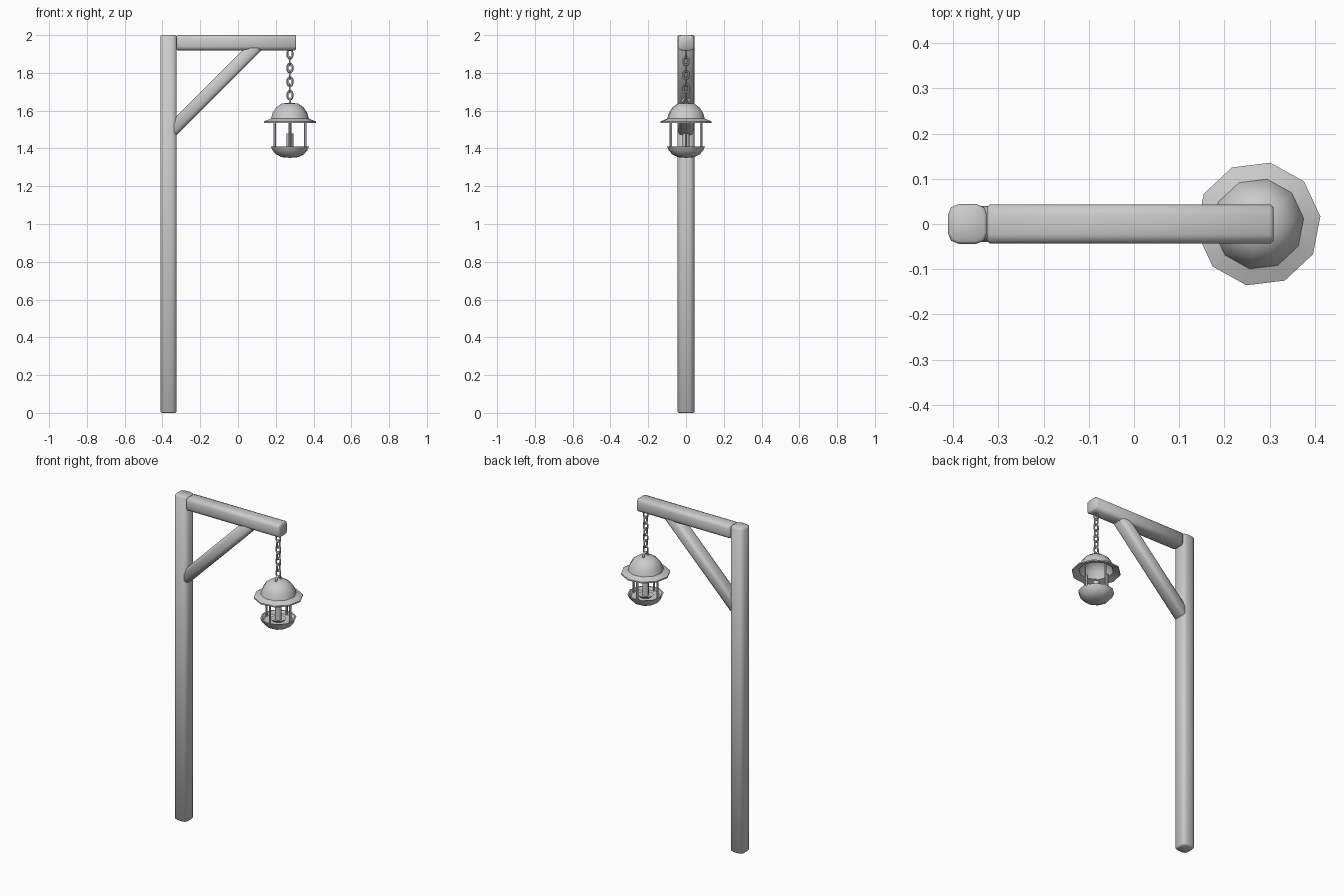
import bpy, bmesh
from math import sin, cos, pi, radians
from mathutils import Matrix, Vector

default = bpy.data.objects.get("Cube")
if default:
    bpy.data.objects.remove(default)

grey = bpy.data.materials.new("plain grey")
grey.use_nodes = True
tint = (0.6, 0.6, 0.6, 1)
grey.diffuse_color = tint
grey.node_tree.nodes["Principled BSDF"].inputs["Base Color"].default_value = tint

LAMP_X = 0.275


def finish(name, bm, matrix=None, sharp=50):
    bmesh.ops.recalc_face_normals(bm, faces=bm.faces)
    if matrix:
        bm.transform(matrix)
    mesh = bpy.data.meshes.new(name)
    bm.to_mesh(mesh)
    bm.free()
    mesh.shade_smooth()
    mesh.set_sharp_from_angle(angle=radians(sharp))
    mesh.materials.append(grey)
    obj = bpy.data.objects.new(name, mesh)
    bpy.context.collection.objects.link(obj)
    return obj


def timber(name, start, end, width, depth, chamfer=0.02, cap=0.006):
    """Squared beam with worn long edges and softened ends."""
    a, b = Vector(start), Vector(end)
    bm = bmesh.new()
    bmesh.ops.create_cube(bm, size=1)
    bmesh.ops.scale(bm, vec=(width, depth, (b - a).length), verts=bm.verts)
    long_edges = [e for e in bm.edges
                  if abs(e.verts[0].co.z - e.verts[1].co.z) > 0.01]
    bmesh.ops.bevel(bm, geom=long_edges, offset=chamfer, segments=2,
                    profile=0.5, affect='EDGES')
    end_edges = [e for e in bm.edges
                 if abs(e.verts[0].co.z - e.verts[1].co.z) < 0.001]
    bmesh.ops.bevel(bm, geom=end_edges, offset=cap, segments=1,
                    affect='EDGES')
    turn = Matrix.Rotation(Vector((0, 0, 1)).angle(b - a), 4, 'Y')
    return finish(name, bm, Matrix.Translation((a + b) / 2) @ turn)


def lathe(name, profile, sides=10, phase=0.0, x=LAMP_X, y=0.0, sharp=50):
    """Revolve (radius, z) points; points of zero radius become poles."""
    bm = bmesh.new()
    rings = []
    for r, z in profile:
        count = sides if r > 0 else 1
        rings.append([bm.verts.new((x + r * cos(phase + 2 * pi * i / sides),
                                    y + r * sin(phase + 2 * pi * i / sides), z))
                      for i in range(count)])
    for lo, hi in zip(rings, rings[1:]):
        for i in range(sides):
            j = (i + 1) % sides
            corners = [lo[i % len(lo)], lo[j % len(lo)],
                       hi[j % len(hi)], hi[i % len(hi)]]
            bm.faces.new(list(dict.fromkeys(corners)))
    return finish(name, bm, sharp=sharp)


def link(name, z, half_straight, radius, wire, turn, steps=6, sides=6):
    """Oval ring of round wire, standing upright."""
    bm = bmesh.new()
    rings = []
    for k in range(2 * steps + 2):
        upper = k <= steps
        a = pi * (k if upper else k - 1) / steps
        mid = Vector((radius * cos(a), 0,
                      radius * sin(a) + (half_straight if upper else -half_straight)))
        out = Vector((cos(a), 0, sin(a)))
        rings.append([bm.verts.new(mid + wire * (out * cos(t) + Vector((0, sin(t), 0))))
                      for t in (2 * pi * s / sides for s in range(sides))])
    for k, ring in enumerate(rings):
        nxt = rings[(k + 1) % len(rings)]
        for s in range(sides):
            t = (s + 1) % sides
            bm.faces.new((ring[s], ring[t], nxt[t], nxt[s]))
    place = Matrix.Translation((LAMP_X, 0, z)) @ Matrix.Rotation(turn, 4, 'Z')
    return finish(name, bm, place, sharp=70)


# Wooden frame
timber("post", (-0.368, 0, 0), (-0.368, 0, 2), 0.087, 0.088, 0.024)
timber("beam", (-0.325, 0, 1.96), (0.308, 0, 1.96), 0.082, 0.087)
timber("brace", (-0.353, 0, 1.492), (0.106, 0, 1.951), 0.071, 0.08)

# Chain
for n in range(7):
    link(f"chain_link_{n + 1}", 1.898 - n * 0.036, 0.0095, 0.0135, 0.0048,
         0 if n % 2 == 0 else pi / 2)
link("roof_ring", 1.642, 0, 0.022, 0.006, pi / 2)

# Lantern roof: hollow dome with a flared brim
phase = radians(7)
lathe("roof", [(0, 1.643), (0.045, 1.637), (0.073, 1.617), (0.092, 1.589),
               (0.101, 1.558), (0.138, 1.543), (0.138, 1.535), (0.097, 1.548),
               (0.085, 1.587), (0.066, 1.61), (0.04, 1.628), (0, 1.634)],
      phase=phase)

# Lantern base: shallow bowl
lathe("bowl", [(0, 1.35), (0.045, 1.354), (0.075, 1.369), (0.093, 1.39),
               (0.102, 1.411), (0.094, 1.411), (0.083, 1.396), (0, 1.392)],
      phase=phase)

# Uprights between bowl and roof
for n in range(4):
    a = n * pi / 2
    lathe(f"upright_{n + 1}", [(0, 1.39), (0.007, 1.39), (0.007, 1.556), (0, 1.556)],
          sides=6, x=LAMP_X + 0.081 * cos(a), y=0.081 * sin(a))

# Candle, its saucer and wick
lathe("saucer", [(0, 1.39), (0.034, 1.392), (0.044, 1.404), (0.038, 1.404),
                 (0.03, 1.399), (0, 1.399)])
lathe("candle", [(0, 1.395), (0.019, 1.395), (0.018, 1.478), (0, 1.482)], sides=8)
lathe("wick", [(0, 1.478), (0.004, 1.478), (0.003, 1.498), (0, 1.5)], sides=5)
